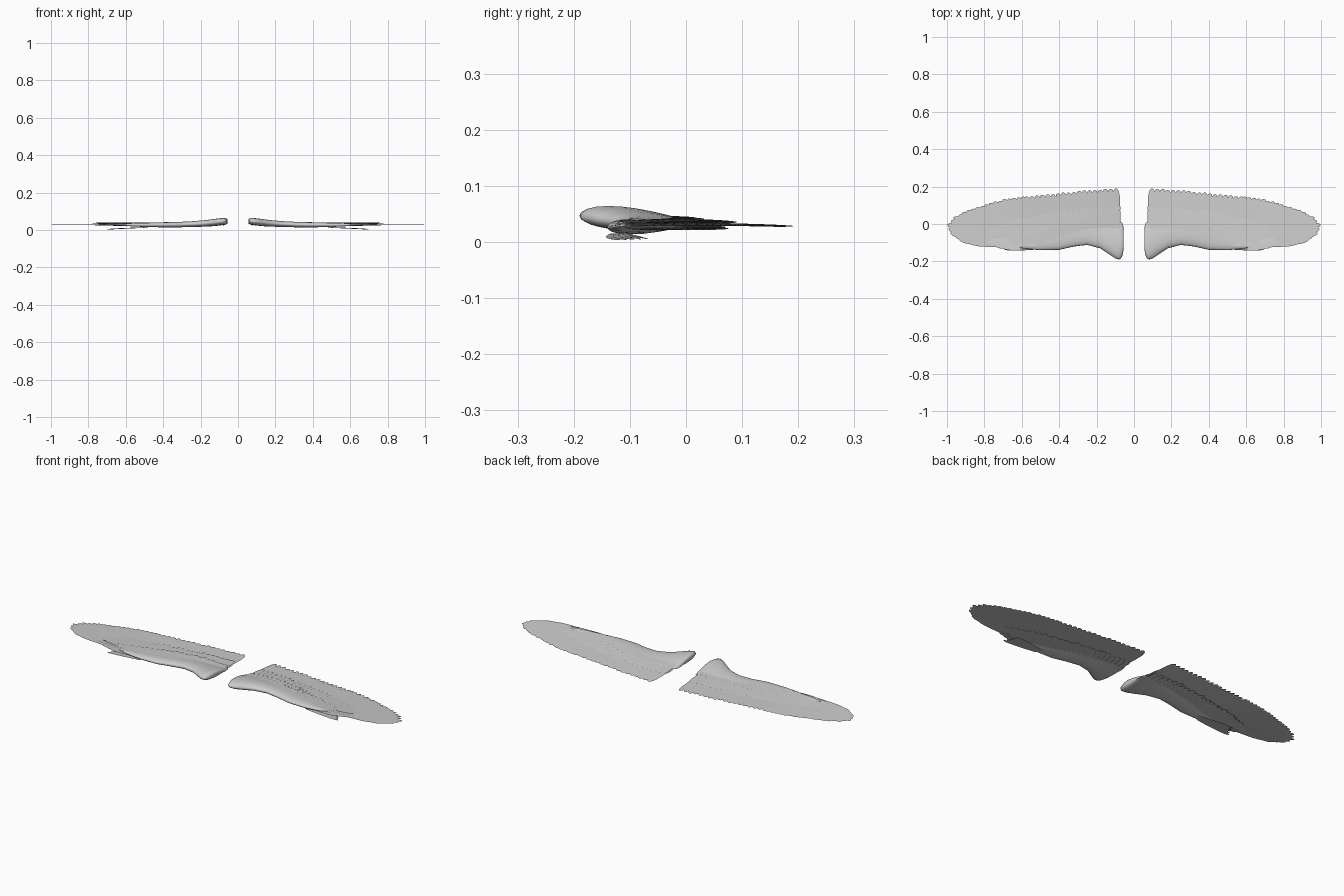
import bpy, bmesh, math, random
from mathutils import Vector

if "Cube" in bpy.data.objects:
    bpy.data.objects.remove(bpy.data.objects["Cube"])

random.seed(4)
grey = bpy.data.materials.new("feather grey")
grey.diffuse_color = (0.6, 0.6, 0.6, 1)
grey.use_nodes = True
grey.node_tree.nodes["Principled BSDF"].inputs["Base Color"].default_value = grey.diffuse_color


def finish(name, bm, angle):
    me = bpy.data.meshes.new(name)
    bm.to_mesh(me)
    bm.free()
    me.materials.append(grey)
    ob = bpy.data.objects.new(name, me)
    bpy.context.collection.objects.link(ob)
    bpy.context.view_layer.objects.active = ob
    ob.select_set(True)
    bpy.ops.object.shade_smooth_by_angle(angle=math.radians(angle))
    ob.select_set(False)
    mirror = ob.modifiers.new("other wing", 'MIRROR')
    mirror.use_mirror_merge = False
    return ob


def along(points, t):
    """Point at fraction t of a polyline, by length."""
    pts = [Vector(p) for p in points]
    lens = [(b - a).length for a, b in zip(pts, pts[1:])]
    d = t * sum(lens)
    for a, b, l in zip(pts, pts[1:], lens):
        if d <= l:
            return a.lerp(b, d / l)
        d -= l
    return pts[-1]


def feather(bm, base, tip, width, roll):
    """Thin blade with a rounded tip, rolled so neighbours overlap."""
    axis = tip - base
    side = Vector((axis.y, -axis.x, 0)).normalized()
    rows = []
    for s, w in ((0, .45), (.25, .8), (.55, 1), (.8, 1), (.92, .8), (.98, .45), (1, .12)):
        c = base + axis * s
        h = side * width * w / 2
        dz = Vector((0, 0, roll * w))
        rib = Vector((0, 0, .0008))
        rows.append([bm.verts.new(v) for v in (c - h - dz, c + rib, c + h + dz)])
    for a, b in zip(rows, rows[1:]):
        for i in range(2):
            bm.faces.new((a[i], a[i + 1], b[i + 1], b[i]))


def feather_row(name, count, bases, tips, width, roll=.002, jitter=.006):
    bm = bmesh.new()
    for i in range(count):
        t = i / (count - 1)
        base, tip = along(bases, t), along(tips, t)
        tip = tip + (base - tip).normalized() * random.uniform(0, jitter)
        feather(bm, base, tip, width * random.uniform(.92, 1.08), roll)
    return finish(name, bm, 30)


# Fleshy leading arm: x, front y, back y, top z, bottom z
stations = [
    (.055, -.125, -.03, .056, .040), (.059, -.160, .000, .062, .033),
    (.068, -.183, .010, .065, .029), (.080, -.190, .015, .066, .027),
    (.100, -.184, .016, .064, .024), (.135, -.160, .016, .059, .020),
    (.180, -.130, .016, .053, .017), (.250, -.112, .012, .047, .015),
    (.320, -.120, .000, .043, .013), (.400, -.138, -.020, .041, .013),
    (.500, -.140, -.055, .038, .015), (.590, -.131, -.085, .035, .020),
    (.660, -.118, -.105, .031, .027)]
bm = bmesh.new()
rings = []
for x, yf, yb, zt, zb in stations:
    ring = []
    for k in range(24):
        a = math.tau * k / 24
        u = (1 - math.cos(a)) / 2
        thick = math.sin(a) * (1 - .75 * u) * 1.35
        zm, hh = (zt + zb) / 2, (zt - zb) / 2
        zc = zm + (.033 - zm) * u * u
        ring.append(bm.verts.new((x, yf + (yb - yf) * u, zc + hh * thick)))
    rings.append(ring)
for a, b in zip(rings, rings[1:]):
    for k in range(24):
        j = (k + 1) % 24
        bm.faces.new((a[k], a[j], b[j], b[k]))
bm.faces.new(rings[0])
bm.faces.new(rings[-1][::-1])
bmesh.ops.recalc_face_normals(bm, faces=bm.faces)
finish("wing_arm", bm, 60)

# Long flight feathers along the back edge and around the tip
feather_row("secondary_feathers", 18,
            [(.088, -.04, .035), (.25, -.05, .034), (.40, -.08, .032), (.48, -.09, .031)],
            [(.097, .192, .028), (.24, .184, .028), (.40, .168, .029), (.58, .150, .030)], .042)
feather_row("primary_feathers", 24,
            [(.47, -.09, .032), (.55, -.10, .031), (.62, -.11, .030)],
            [(.60, .150, .030), (.70, .132, .030), (.82, .097, .031), (.91, .066, .031),
             (.97, .032, .031), (1.0, -.004, .031), (.985, -.045, .031), (.94, -.080, .031),
             (.89, -.092, .031)], .044)

# Shorter covert feathers layered above and below
feather_row("upper_covert_feathers", 26,
            [(.088, -.03, .042), (.25, -.04, .039), (.45, -.09, .036), (.60, -.11, .034)],
            [(.092, .095, .035), (.25, .088, .035), (.45, .060, .034), (.65, .020, .034),
             (.78, -.045, .033)], .034, .002, .012)
feather_row("small_covert_feathers", 24,
            [(.085, -.04, .046), (.25, -.04, .041), (.45, -.09, .038), (.58, -.115, .036)],
            [(.085, .030, .042), (.25, .035, .041), (.42, .010, .040), (.56, -.040, .039),
             (.68, -.075, .038)], .026, .0015, .012)
feather_row("under_covert_feathers", 24,
            [(.088, -.03, .030), (.25, -.04, .024), (.45, -.09, .022), (.60, -.11, .024)],
            [(.092, .080, .026), (.25, .075, .024), (.45, .045, .023), (.65, .000, .024),
             (.77, -.060, .026)], .034, .002, .012)

# Narrow feathers on the front edge of the hand
feather_row("front_edge_feathers", 7,
            [(.50, -.115, .036), (.56, -.118, .030), (.50, -.125, .022)],
            [(.76, -.085, .038), (.80, -.106, .032), (.68, -.132, .024)], .024, .002, .004)
feather_row("thumb_feathers", 5,
            [(.48, -.100, .014), (.50, -.128, .014)],
            [(.67, -.075, .006), (.70, -.130, .004)], .024, .002, .004)
